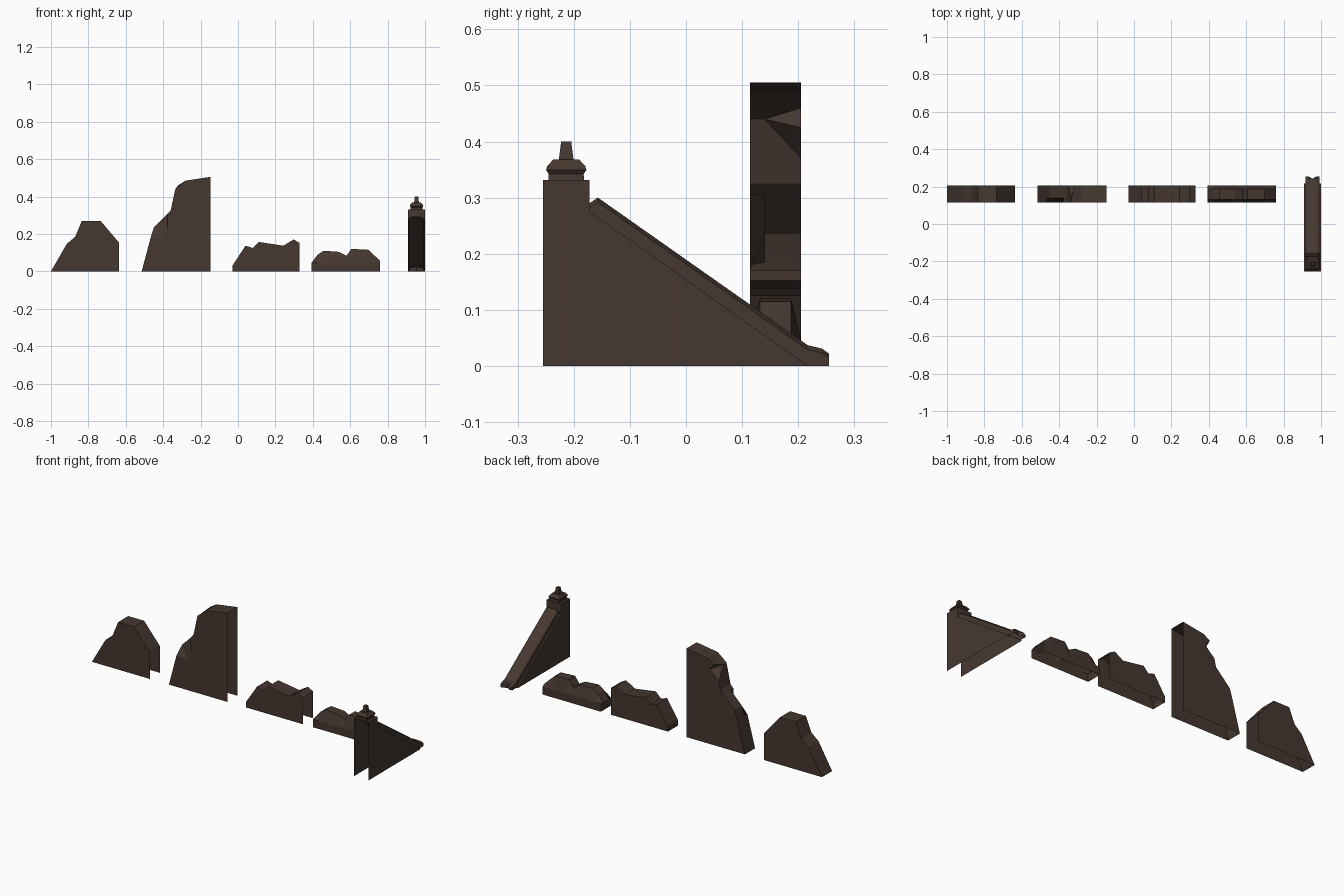
import bpy, bmesh

if "Cube" in bpy.data.objects:
    bpy.data.objects.remove(bpy.data.objects["Cube"])

stone = bpy.data.materials.new("dark brown stone")
stone.diffuse_color = (0.060, 0.039, 0.030, 1)
stone.use_nodes = True
stone.node_tree.nodes["Principled BSDF"].inputs["Base Color"].default_value = stone.diffuse_color


def finish(name, bm):
    bmesh.ops.remove_doubles(bm, verts=bm.verts, dist=0.0004)
    bmesh.ops.dissolve_degenerate(bm, edges=bm.edges, dist=0.0002)
    bmesh.ops.recalc_face_normals(bm, faces=bm.faces)
    me = bpy.data.meshes.new(name)
    bm.to_mesh(me)
    bm.free()
    me.materials.append(stone)
    ob = bpy.data.objects.new(name, me)
    bpy.context.collection.objects.link(ob)
    return ob


def shell(name, sections, place, base):
    """Skin open chains of (u, z) points across sections; flat caps drop to the floor.
    base = floor points that close each cap, so the bottom and one end stay open."""
    bm = bmesh.new()
    rows = [[bm.verts.new(place(t, u, z)) for u, z in pts] for t, pts in sections]
    for a, b in zip(rows, rows[1:]):
        for i in range(len(a) - 1):
            bm.faces.new((a[i], a[i + 1], b[i + 1], b[i]))
    for t, pts in (sections[0], sections[-1]):
        ring = list(dict.fromkeys(pts + base))
        bm.faces.new([bm.verts.new(place(t, u, z)) for u, z in ring])
    return finish(name, bm)


def along_x(t, u, z):
    return (u, t, z)


def along_y(t, u, z):
    return (0.9545 + t, u, z)


F, B = 0.114, 0.205   # front and back of the wall row

# low broken wall with rounded top
p = [(-1, 0), (-.915, .147), (-.87, .185), (-.835, .27), (-.735, .27), (-.635, .152)]
shell("broken_wall_low", [(F, p), (B, p)], along_x, [(-.635, 0)])

# tall broken wall: chip on the front edge, notch on the back edge
foot, top = [(-.515, 0)], [(-.28, .485), (-.147, .505)]
chip = [(-.467, .18), (-.40, .172), (-.377, .228), (-.378, .305), (-.36, .325)]
plain = [(-.465, .185), (-.45, .235), (-.45, .235), (-.378, .307), (-.36, .325)]
ledge = [(-.335, .44)] * 3
notch = [(-.35, .37), (-.29, .425), (-.32, .46)]
shell("broken_wall_tall",
      [(F, foot + chip + ledge + top),
       (.14, foot + plain + ledge + top),
       (B, foot + plain + notch + top)], along_x, [(-.147, 0)])

# crumbled wall
p = [(-.03, 0), (-.03, .03), (.04, .137), (.078, .125), (.11, .157), (.243, .137),
     (.297, .17), (.33, .152)]
shell("crumbled_wall", [(F, p), (B, p)], along_x, [(.33, 0)])

# rubble base: low outer edges sloping up to a narrower ridge
ridge = [(.393, 0), (.393, .045), (.425, .088), (.457, .11), (.54, .104), (.58, .083),
         (.606, .12), (.697, .115), (.76, .056)]
edge = [(u, min(z, .045)) for u, z in ridge]
shell("rubble_base", [(F, edge), (.132, ridge), (.187, ridge), (B, edge)],
      along_x, [(.76, 0)])

# sloped buttress with pillar and inset coping
post = [(-.255, .331), (-.172, .331)]
wall = post + [(-.172, .276), (-.157, .265), (.212, .004)] + [(.217, 0)] * 3
crest = post + [(-.172, .29), (-.157, .30), (.217, .037), (.242, .031), (.255, .022), (.255, 0)]
side = post + [(u, max(z - .008, 0)) for u, z in crest[2:]]
middle = [(min(u, .242), z) for u, z in crest]
half = [(-.0455, wall), (-.037, wall), (-.037, side), (-.022, crest)]
shell("buttress", half + [(0, middle)] + [(-t, s) for t, s in reversed(half)],
      along_y, [(-.255, 0)])

# square finial on the pillar
bm = bmesh.new()
rings = []
for r, z in ((.032, .331), (.031, .342), (.036, .349), (.034, .356), (.023, .368),
             (.013, .368), (.009, .40)):
    rings.append([bm.verts.new((.9545 + sx * r, -.2135 + sy * r, z))
                  for sx, sy in ((-1, -1), (1, -1), (1, 1), (-1, 1))])
for a, b in zip(rings, rings[1:]):
    for i in range(4):
        j = (i + 1) % 4
        bm.faces.new((a[i], a[j], b[j], b[i]))
bm.faces.new(rings[-1])
finish("finial", bm)
